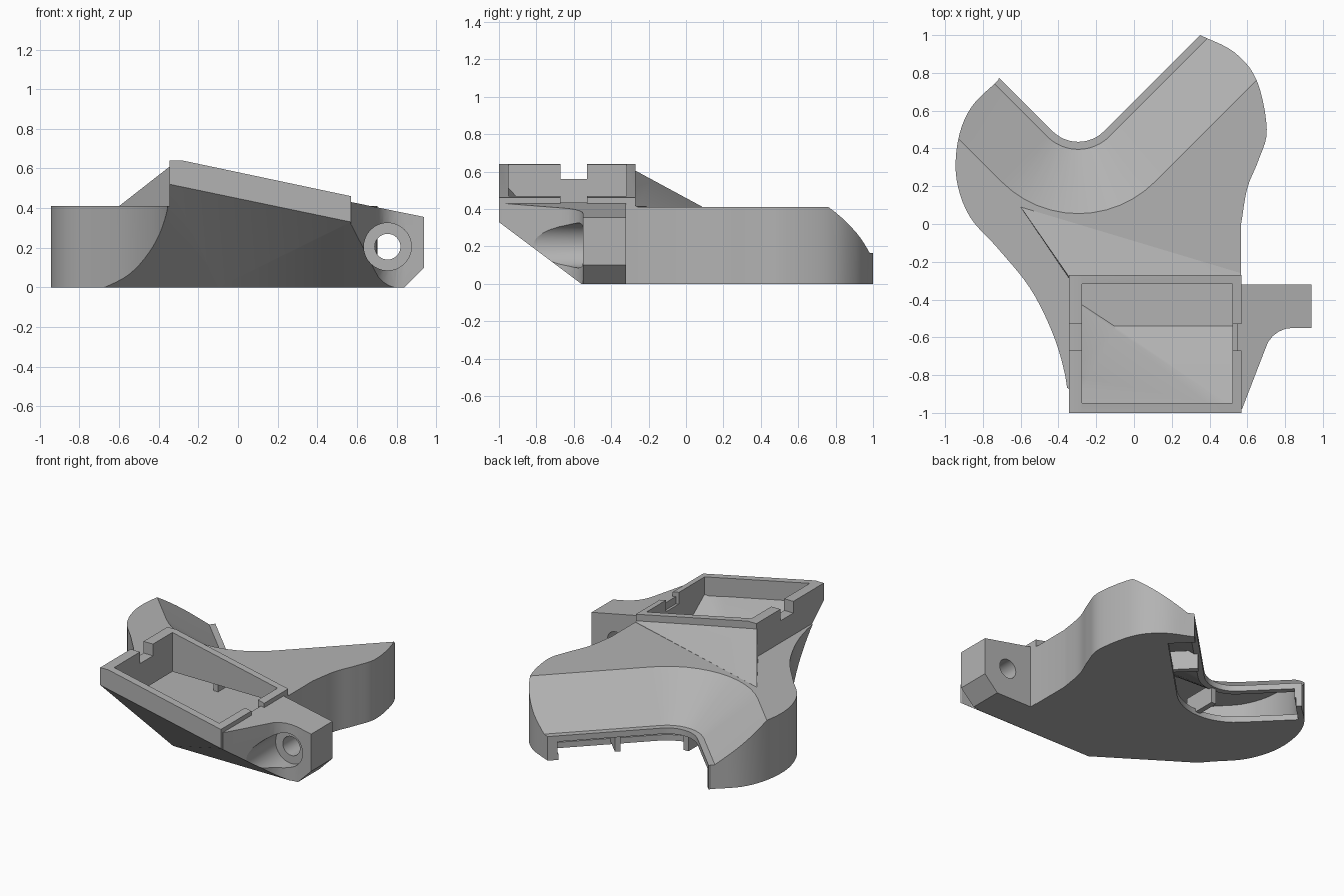
import bpy, bmesh
from math import sin, cos, pi, radians
from mathutils import Vector

cube = bpy.data.objects.get("Cube")
if cube:
    bpy.data.objects.remove(cube, do_unlink=True)

grey = bpy.data.materials.new("plain grey")
grey.use_nodes = True
grey.diffuse_color = (0.45, 0.45, 0.45, 1)
grey.node_tree.nodes["Principled BSDF"].inputs["Base Color"].default_value = (0.45, 0.45, 0.45, 1)

# Underside facets as z = a * (x + 0.1) + b * (y + 0.56)
BELLY = [(0, -0.75), (-0.208, -1.066), (-0.568, -0.866)]


def finish(name, bm, belly=None):
    """Make an object, optionally trimmed to stay above the underside facets."""
    bmesh.ops.recalc_face_normals(bm, faces=bm.faces)
    if belly is not None:
        for a, b in BELLY:
            bmesh.ops.bisect_plane(bm, geom=bm.verts[:] + bm.edges[:] + bm.faces[:], dist=1e-5,
                                   plane_co=(-0.1, -0.56, belly), plane_no=(-a, -b, 1), clear_inner=True)
            edges = [e for e in bm.edges if e.is_boundary]
            if edges:
                bmesh.ops.holes_fill(bm, edges=edges)
        bmesh.ops.recalc_face_normals(bm, faces=bm.faces)
    mesh = bpy.data.meshes.new(name)
    bm.to_mesh(mesh)
    bm.free()
    mesh.materials.append(grey)
    ob = bpy.data.objects.new(name, mesh)
    bpy.context.scene.collection.objects.link(ob)
    return ob


def prism(name, points, low, high, axis="z", belly=None):
    """Extrude a flat outline along z (points are x, y) or along y (points are x, z)."""
    bm = bmesh.new()
    put = (lambda p, t: (p[0], p[1], t)) if axis == "z" else (lambda p, t: (p[0], t, p[1]))
    ring_a = [bm.verts.new(put(p, low)) for p in points]
    ring_b = [bm.verts.new(put(p, high)) for p in points]
    bm.faces.new(ring_a)
    bm.faces.new(ring_b)
    for i in range(len(points)):
        j = (i + 1) % len(points)
        bm.faces.new((ring_a[i], ring_a[j], ring_b[j], ring_b[i]))
    return finish(name, bm, belly)


def hull(name, points):
    bm = bmesh.new()
    for p in points:
        bm.verts.new(p)
    bmesh.ops.convex_hull(bm, input=bm.verts)
    return finish(name, bm)


def notch_path(d, right, left):
    """Path along the V notch, moved d into the body, with straight ends of given lengths."""
    c, r = Vector((-0.295, 0.628)), 0.193 + d
    k = cos(pi / 4)
    arc = [c + r * Vector((sin(t), -cos(t))) for t in [radians(45 - 90 * i / 12) for i in range(13)]]
    return [arc[0] + right * Vector((k, k))] + arc + [arc[-1] + left * Vector((-k, k))]


def notch_sweep(name, section, right, left):
    """Sweep a (distance, height) section along the V notch."""
    bm = bmesh.new()
    rows = [[bm.verts.new((p.x, p.y, z)) for p in notch_path(d, right, left)] for d, z in section]
    for a, b in zip(rows, rows[1:] + rows[:1]):
        for i in range(len(a) - 1):
            bm.faces.new((a[i], a[i + 1], b[i + 1], b[i]))
    bm.faces.new([r[0] for r in rows])
    bm.faces.new([r[-1] for r in rows])
    return finish(name, bm)


def spline(points, steps=5):
    """Smooth curve through the points."""
    p = [Vector(q) for q in points]
    p = [2 * p[0] - p[1]] + p + [2 * p[-1] - p[-2]]
    out = []
    for a, b, c, d in zip(p, p[1:], p[2:], p[3:]):
        for i in range(steps):
            t = i / steps
            out.append(0.5 * (2 * b + (c - a) * t + (2 * a - 5 * b + 4 * c - d) * t * t
                              + (3 * b - a - 3 * c + d) * t ** 3))
    return out + [p[-2]]


def inset(curve, amount):
    """Move an open anticlockwise curve inward."""
    out = []
    for i, p in enumerate(curve):
        t = (curve[min(i + 1, len(curve) - 1)] - curve[max(i - 1, 0)]).normalized()
        out.append(p + amount * Vector((-t.y, t.x)))
    return out


def circle(x, z, r, n=32):
    return [(x + r * cos(2 * pi * i / n), z + r * sin(2 * pi * i / n)) for i in range(n)]


def combine(target, other, operation):
    mod = target.modifiers.new(operation.lower(), "BOOLEAN")
    mod.object, mod.operation, mod.solver = other, operation, "EXACT"
    bpy.context.view_layer.objects.active = target
    bpy.ops.object.modifier_apply(modifier=mod.name)
    bpy.data.objects.remove(other, do_unlink=True)


# Side curves of the two-lobed body
right_side = spline([(0.567, 0), (0.6, 0.19), (0.66, 0.34), (0.703, 0.5), (0.65, 0.76),
                     (0.53, 0.91), (0.35, 1)])
left_side = spline([(-0.72, 0.76), (-0.86, 0.62), (-0.93, 0.45), (-0.94, 0.24), (-0.87, 0.04),
                    (-0.72, -0.13), (-0.55, -0.34), (-0.43, -0.58), (-0.365, -0.8), (-0.342, -0.995)])
front_right = Vector((0.567, -0.995))

# Main body with the roof sloping down to the notch
outline = [front_right] + right_side + notch_path(0, 0.72, 0.4) + left_side
body = prism("duct_body", outline, 0, 0.41, belly=0)
roof = [(-0.12, 0.165), (0.04, 0.165), (0.38, 0.41), (0.52, 0.51), (-0.12, 0.51)]
combine(body, notch_sweep("roof_cutter", roof, 1.3, 1.3), "DIFFERENCE")

# Inlet box with its slanted rim
combine(body, prism("inlet_box", [(-0.345, 0), (0.57, 0), (0.57, 0.46), (-0.28, 0.64), (-0.345, 0.64)],
                    -1, -0.27, "y", belly=0), "UNION")

# Ramp from the lobes up to the rim
combine(body, hull("ramp", [(-0.6, 0.09, 0.41), (0.565, -0.26, 0.412), (-0.344, -0.19, 0.55),
                            (-0.344, -0.28, 0.61), (0.565, -0.28, 0.42), (-0.6, 0.09, 0.38),
                            (0.565, -0.26, 0.38), (0.565, -0.29, 0.38), (-0.344, -0.29, 0.38)]), "UNION")

# Mounting bracket: plan shape cut by its side profile
fillet = [(0.84 - 0.15 * sin(t), -0.7 + 0.15 * cos(t)) for t in [radians(15 * i) for i in range(6)]]
plan = [(0.545, -0.98), (0.572, -0.98)] + fillet[::-1] + [(0.94, -0.55), (0.94, -0.32), (0.545, -0.32)]
bracket = prism("bracket", plan, 0, 0.6, belly=0)
combine(bracket, prism("bracket_profile", [(0.4, -0.1), (0.74, -0.1), (0.94, 0.1), (0.94, 0.355), (0.4, 0.465)],
                       -1.2, 0, "y"), "INTERSECT")
combine(bracket, prism("bolt_hole", circle(0.755, 0.205, 0.065), -1.1, 0, "y"), "DIFFERENCE")
combine(bracket, prism("bolt_recess", circle(0.755, 0.205, 0.12), -1.1, -0.5, "y"), "DIFFERENCE")

# Hollow air passage, open along the notch
inner = ([Vector((0.525, -0.95))] + inset(right_side, 0.045)[:-4]
         + [Vector(p) for p in ((0.33, 0.93), (0.2, 1.06), (-0.295, 0.58), (-0.6, 0.82), (-0.75, 0.67))]
         + inset(left_side, 0.045)[4:-2] + [Vector((-0.297, -0.95))])
passage = prism("air_passage", inner, 0.04, 0.37, belly=0.055)
lower_roof = [(d, z - 0.04) for d, z in roof]
combine(passage, notch_sweep("passage_roof", lower_roof, 1.3, 1.3), "DIFFERENCE")
combine(body, passage, "DIFFERENCE")
combine(body, prism("inlet_opening", [(-0.275, 0.041), (0.522, 0.041), (0.522, 0.9), (-0.275, 0.9)],
                    -0.948, -0.318, "y", belly=0.06), "DIFFERENCE")

# Floor cut back below the outlet, and clip notches in the rim
combine(body, notch_sweep("floor_cutter", [(-0.12, -0.1), (0.17, -0.1), (0.17, 0.06), (-0.12, 0.06)],
                          0.65, 0.36), "DIFFERENCE")
combine(body, prism("clip_notch", [(-0.5, 0.56), (-0.28, 0.56), (0.7, 0.353), (0.7, 0.9), (-0.5, 0.9)],
                    -0.67, -0.53, "y"), "DIFFERENCE")

# Guide vanes in the outlet
def vane(name, x, y, direction):
    along = Vector(direction).normalized()
    side = 0.018 * Vector((-along.y, along.x))
    a, b = Vector((x, y)), Vector((x, y)) + 0.24 * along
    return prism(name, [a - side, b - side, b + side, a + side], 0.02, 0.15)

parts = [body, bracket,
         vane("side_vane", 0.045, 0.675, (1, -1)),
         vane("middle_vane", -0.295, 0.42, (0, -1))]

# Smooth curved walls, keep edges sharp
bpy.ops.object.select_all(action="DESELECT")
for ob in parts:
    ob.select_set(True)
bpy.context.view_layer.objects.active = body
bpy.ops.object.shade_smooth_by_angle(angle=radians(20))
